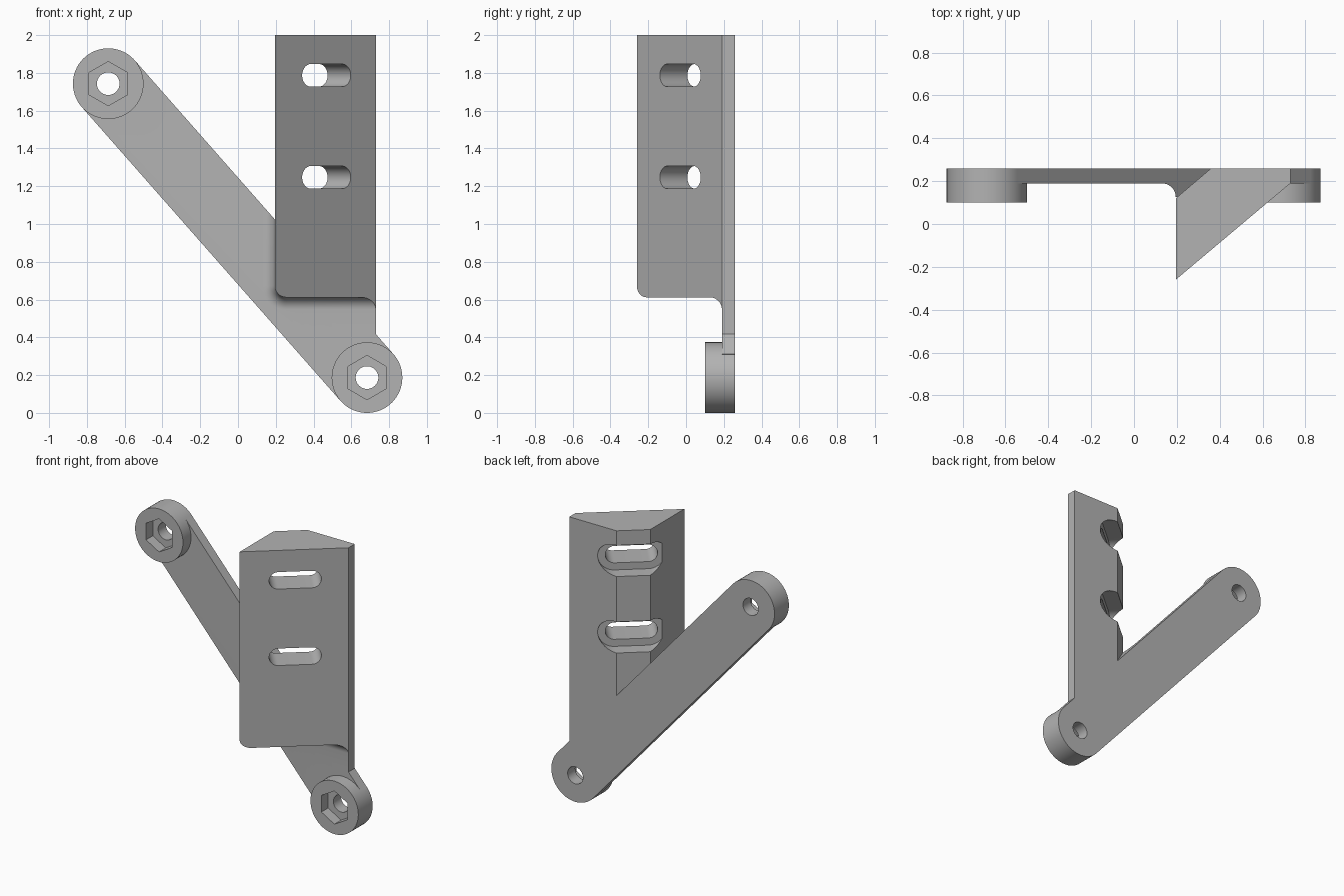
import bpy, bmesh, math
from mathutils import Vector

if "Cube" in bpy.data.objects:
    bpy.data.objects.remove(bpy.data.objects["Cube"])

X, Y, Z = Vector((1, 0, 0)), Vector((0, 1, 0)), Vector((0, 0, 1))
ORIGIN = Vector((0, 0, 0))

grey = bpy.data.materials.new("plain_grey")
grey.use_nodes = True
grey.diffuse_color = (0.45, 0.45, 0.45, 1)
grey.node_tree.nodes["Principled BSDF"].inputs["Base Color"].default_value = grey.diffuse_color


def loft(name, rings):
    """Closed solid through rings of equal point count."""
    bm = bmesh.new()
    loops = [[bm.verts.new(p) for p in ring] for ring in rings]
    n = len(loops[0])
    for a, b in zip(loops, loops[1:]):
        for i in range(n):
            j = (i + 1) % n
            bm.faces.new((a[i], a[j], b[j], b[i]))
    bm.faces.new(loops[0])
    bm.faces.new(loops[-1])
    bmesh.ops.recalc_face_normals(bm, faces=bm.faces)
    mesh = bpy.data.meshes.new(name)
    bm.to_mesh(mesh)
    bm.free()
    mesh.materials.append(grey)
    obj = bpy.data.objects.new(name, mesh)
    bpy.context.collection.objects.link(obj)
    return obj


def prism(name, pts, start, end, u=X, v=Z, w=Y, origin=ORIGIN):
    return loft(name, [[origin + u * p + v * q + w * t for p, q in pts]
                       for t in (start, end)])


def arc(cx, cz, r, a0, a1, n):
    return [(cx + r * math.cos(a), cz + r * math.sin(a))
            for a in (math.radians(a0 + (a1 - a0) * i / n) for i in range(n + 1))]


def circle(c, r, n=64, turn=0):
    return arc(c[0], c[1], r, turn, turn + 360, n)[:-1]


def combine(target, tool, operation):
    mod = target.modifiers.new("cut", 'BOOLEAN')
    mod.operation, mod.solver, mod.object = operation, 'EXACT', tool
    bpy.ops.object.select_all(action='DESELECT')
    bpy.context.view_layer.objects.active = target
    target.select_set(True)
    bpy.ops.object.modifier_apply(modifier=mod.name)
    bpy.data.objects.remove(tool)


BACK, PLATE, BOSS = 0.26, 0.19, 0.10
RADIUS = 0.187
LEFT, RIGHT, BOTTOM, TOP = 0.195, 0.73, 0.612, 2.0
ROUND, FILLET = 0.06, 0.065

# Diagonal arm outline, with the small web that runs into the column
ends = [Vector((-0.687, 1.743)), Vector((0.683, RADIUS))]
along = (ends[1] - ends[0]).normalized()
side = Vector((-along.y, along.x)) * RADIUS


def upper_edge(x):
    p = ends[0] + side
    return (x, p.y + (x - p.x) * along.y / along.x)


arm_outline = [ends[0] + side, upper_edge(0.4), (RIGHT, upper_edge(0.4)[1]),
               upper_edge(RIGHT), ends[1] + side, ends[1] - side, ends[0] - side]
bracket = prism("bracket", arm_outline, PLATE, BACK)


# Column: rounded front outline trimmed to a wedge plan
def column_outline(grow, right, top):
    return ([(right, top), (right, BOTTOM - grow)]
            + arc(LEFT + ROUND, BOTTOM + ROUND, ROUND + grow, 270, 180, 12)
            + [(LEFT - grow, top)])


column = prism("column", column_outline(0, RIGHT, TOP), -0.5, 0.5)
plan = [(LEFT, -BACK), (RIGHT, PLATE), (RIGHT, BACK), (0.36, BACK), (LEFT, 0.12)]
combine(column, prism("wedge_plan", plan, -1, 3, X, Y, Z), 'INTERSECT')

# Stepped slots square to the slanted face
slant = Vector((RIGHT - LEFT, PLATE + BACK, 0)).normalized()
inward = Vector((-slant.y, slant.x, 0))
for height in (1.787, 1.247):
    centre = Vector((0.468, -0.03, height))
    for r, start in ((0.06, -0.2), (0.11, 0.19)):
        outline = arc(0.108, 0, r, -90, 90, 20) + arc(-0.108, 0, r, 90, 270, 20)
        combine(column, prism("slot", outline, start, 0.6, slant, Z, inward, centre),
                'DIFFERENCE')

# Concave fillet where the column meets the arm
rings = []
for step in range(11):
    a = math.pi / 2 * step / 10
    y = PLATE - FILLET + FILLET * math.sin(a)
    rings.append([Vector((p, y, q)) for p, q in
                  column_outline(FILLET * (1 - math.cos(a)), 0.9, 1.5)])
rings.append([p + Y * 0.02 for p in rings[-1]])
fillet = loft("fillet", rings)
combine(fillet, prism("arm_limit", arm_outline, -1, 1), 'INTERSECT')
limit = [(LEFT - 0.3, -BACK), (LEFT, -BACK), (RIGHT, PLATE), (RIGHT, 0.4), (LEFT - 0.3, 0.4)]
combine(fillet, prism("front_limit", limit, -1, 3, X, Y, Z), 'INTERSECT')

# Join the parts, then add bosses with hex pockets and bolt holes
combine(bracket, column, 'UNION')
combine(bracket, fillet, 'UNION')
for c in ends:
    combine(bracket, prism("boss", circle(c, RADIUS), BOSS, BACK), 'UNION')
for c in ends:
    combine(bracket, prism("hex_pocket", circle(c, 0.117, 6, 30), 0, BOSS + 0.075), 'DIFFERENCE')
    combine(bracket, prism("bolt_hole", circle(c, 0.06, 40), 0, 0.5), 'DIFFERENCE')

bpy.ops.object.select_all(action='DESELECT')
bpy.context.view_layer.objects.active = bracket
bracket.select_set(True)
bpy.ops.object.shade_smooth_by_angle(angle=math.radians(30))
